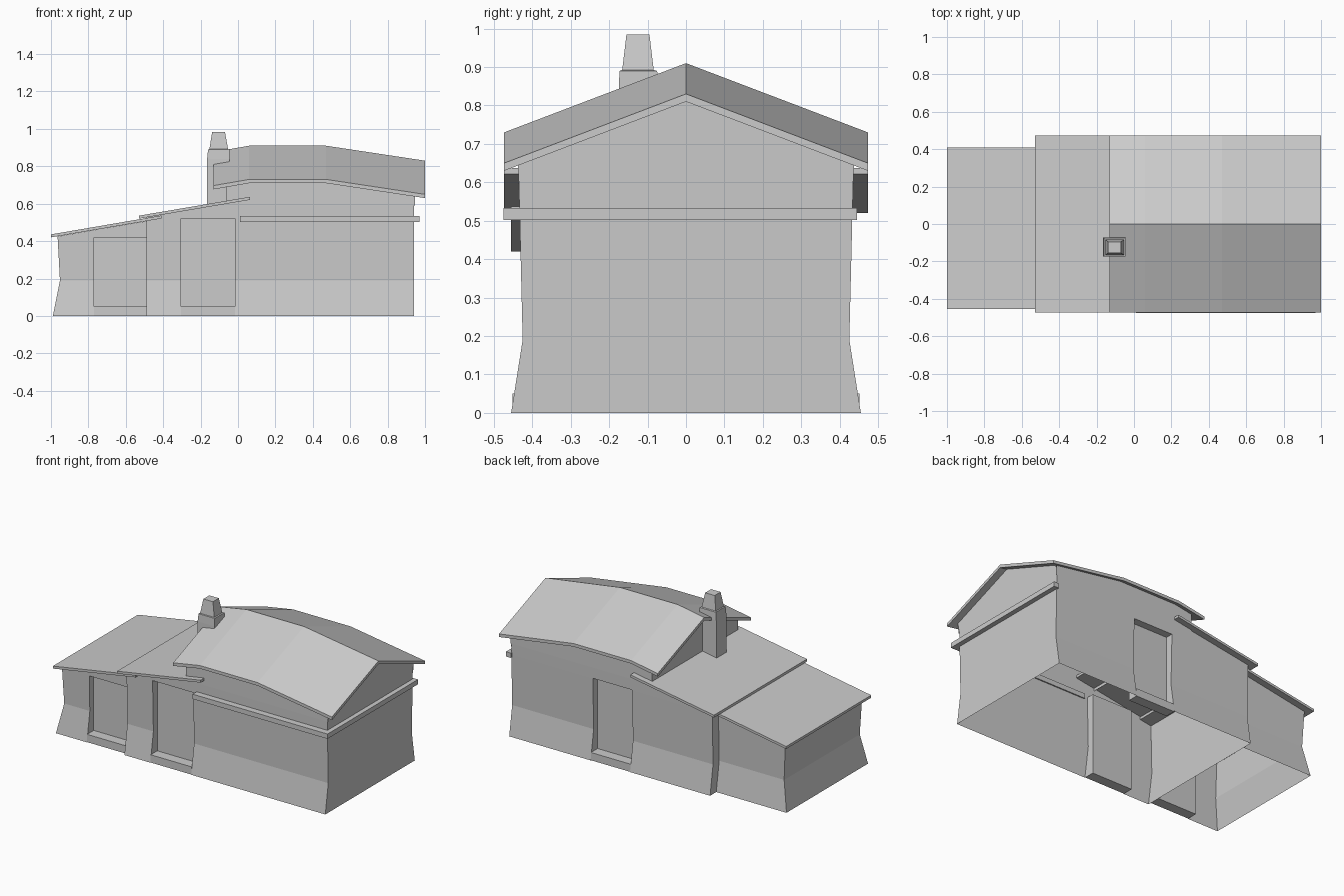
import bpy, bmesh

if "Cube" in bpy.data.objects:
    bpy.data.objects.remove(bpy.data.objects["Cube"])


def interp(pts, t):
    for (a, va), (b, vb) in zip(pts, pts[1:]):
        if t <= b:
            return va + (vb - va) * max(0, (t - a) / (b - a))
    return pts[-1][1]


def build(name, polys):
    """Make an object from a list of polygons (lists of points), welded."""
    bm = bmesh.new()
    for p in polys:
        bm.faces.new([bm.verts.new(c) for c in p])
    bmesh.ops.remove_doubles(bm, verts=bm.verts, dist=0.0005)
    bmesh.ops.recalc_face_normals(bm, faces=bm.faces)
    me = bpy.data.meshes.new(name)
    bm.to_mesh(me)
    bm.free()
    ob = bpy.data.objects.new(name, me)
    bpy.context.collection.objects.link(ob)
    return ob


def loft(name, rings, cap_ends=True):
    """Join equal closed rings with quads."""
    polys = []
    for a, b in zip(rings, rings[1:]):
        n = len(a)
        polys += [[a[i], a[(i + 1) % n], b[(i + 1) % n], b[i]] for i in range(n)]
    if cap_ends:
        polys += [rings[0], rings[-1]]
    return build(name, polys)


def box(name, x0, x1, y0, y1, z0, z1):
    ring = lambda z: [(x0, y0, z), (x1, y0, z), (x1, y1, z), (x0, y1, z)]
    return loft(name, [ring(z0), ring(z1)])


# Flared wall curve: inward offset from the base line, by height
FLARE = [(0, 0), (0.19, 0.03), (0.6, 0.02)]
END_X = [(0, -0.99), (0.2, -0.95), (0.43, -0.965)]


def lean_z(x, x0, z0):
    return z0 + (x - x0) * 0.17


def long_wall(name, side, base, xs, top, door=None, door_top=0.5):
    """Flared wall along x with an optional recessed doorway and a step."""
    def P(x, z):
        px = interp(END_X, z) if x < -0.9 else x
        return (px, side * (base - interp(FLARE, z)), z)
    polys = []
    for a, b in zip(xs, xs[1:]):
        if door and abs(a - door) < 1e-6:
            d = side * (base - 0.07)
            for u, v in ((door_top, None),):
                polys.append([P(a, u), P(b, u), P(b, top(b)), P(a, top(a))])
                polys.append([P(a, u), P(b, u), (b, d, u), (a, d, u)])
            polys.append([(a, d, 0), (b, d, 0), (b, d, door_top), (a, d, door_top)])
            for x in (a, b):
                polys.append([P(x, 0), P(x, 0.19), P(x, door_top), (x, d, door_top), (x, d, 0)])
            y = sorted((d, side * (base - 0.003)))
            box(name + "_door_step", a, b, y[0], y[1], 0, 0.05)
        else:
            za, zb = [0, 0.19, door_top, top(a)], [0, 0.19, door_top, top(b)]
            for i in range(3):
                polys.append([P(a, za[i]), P(b, zb[i]), P(b, zb[i + 1]), P(a, za[i + 1])])
    return build(name, polys)


# Main house long walls
main_top = lambda x: min(0.615, lean_z(x, -0.53, 0.52))
long_wall("main_front_wall", -1, 0.455, [-0.49, -0.305, -0.015, 0.06, 0.94], main_top, -0.305, 0.52)
long_wall("main_back_wall", 1, 0.455, [-0.49, 0.06, 0.08, 0.36, 0.94], main_top, 0.08, 0.52)

# Lean-to extension walls
ext_top = lambda x: lean_z(x, -1, 0.42)
long_wall("extension_front_wall", -1, 0.437, [-0.97, -0.77, -0.49], ext_top, -0.77, 0.418)
long_wall("extension_back_wall", 1, 0.392, [-0.97, -0.49], ext_top, None, 0.4)

# Extension end wall
zs = [0, 0.19, 0.4, 0.427]
build("extension_end_wall", [[
    (interp(END_X, a), -0.437 + interp(FLARE, a), a),
    (interp(END_X, a), 0.392 - interp(FLARE, a), a),
    (interp(END_X, b), 0.392 - interp(FLARE, b), b),
    (interp(END_X, b), -0.437 + interp(FLARE, b), b)] for a, b in zip(zs, zs[1:])])

# Main house end walls
build("main_left_wall", [[(-0.49, -0.455, 0), (-0.49, -0.425, 0.19), (-0.49, -0.433, 0.527),
                          (-0.49, 0.433, 0.527), (-0.49, 0.425, 0.19), (-0.49, 0.455, 0)]])
build("main_right_wall", [[(0.94, -0.455, 0), (0.94, -0.425, 0.19), (0.94, -0.435, 0.6),
                           (0.95, -0.438, 0.652), (0.95, 0, 0.818), (0.95, 0.438, 0.652),
                           (0.94, 0.435, 0.6), (0.94, 0.425, 0.19), (0.94, 0.455, 0)]])

# Upper storey strip under the gabled roof
EAVE = [(-0.13, 0.697), (0.06, 0.73), (0.47, 0.73), (1.0, 0.65)]
under = lambda x: interp(EAVE, x) - 0.006
cols = [-0.065, 0.06, 0.47, 0.945]
for side, nm in ((-1, "front"), (1, "back")):
    y = side * 0.436
    build("upper_" + nm + "_wall", [[(a, y, 0.59), (b, y, 0.59), (b, y, under(b)), (a, y, under(a))]
                                    for a, b in zip(cols, cols[1:])])
build("upper_left_gable", [[(-0.065, -0.436, 0.58), (-0.065, 0.436, 0.58), (-0.065, 0.436, under(-0.065)),
                            (-0.065, 0, 0.868), (-0.065, -0.436, under(-0.065))]])

# Bent gabled roof
loft("gabled_roof", [[(x, -0.473, z), (x, 0, z + 0.18), (x, 0.473, z),
                      (x, 0.473, z - 0.02), (x, 0, z + 0.16), (x, -0.473, z - 0.02)] for x, z in EAVE])


# Lean-to roof slabs
def slab(name, x0, z0, x1, z1, y0, y1):
    loft(name, [[(x0, y, z0), (x1, y, z1), (x1, y, z1 - 0.016), (x0, y, z0 - 0.016)] for y in (y0, y1)])


slab("middle_lean_roof", -0.53, 0.536, 0.065, 0.637, -0.473, 0.473)
slab("low_lean_roof", -1.0, 0.436, -0.41, 0.537, -0.455, 0.41)

# Wall trim wrapping the front right corner
box("front_trim", 0.01, 0.97, -0.475, -0.425, 0.502, 0.533)
box("right_trim", 0.935, 0.97, -0.448, 0.445, 0.502, 0.533)

# Chimney shaft and tapered cap
sq = lambda x0, x1, y0, y1, z: [(x0, y0, z), (x1, y0, z), (x1, y1, z), (x0, y1, z)]
loft("chimney", [sq(-0.167, -0.055, -0.175, -0.075, 0.55),
                 sq(-0.165, -0.045, -0.175, -0.072, 0.84),
                 sq(-0.16, -0.045, -0.173, -0.075, 0.89),
                 sq(-0.153, -0.053, -0.166, -0.084, 0.892),
                 sq(-0.138, -0.07, -0.155, -0.095, 0.984)])
